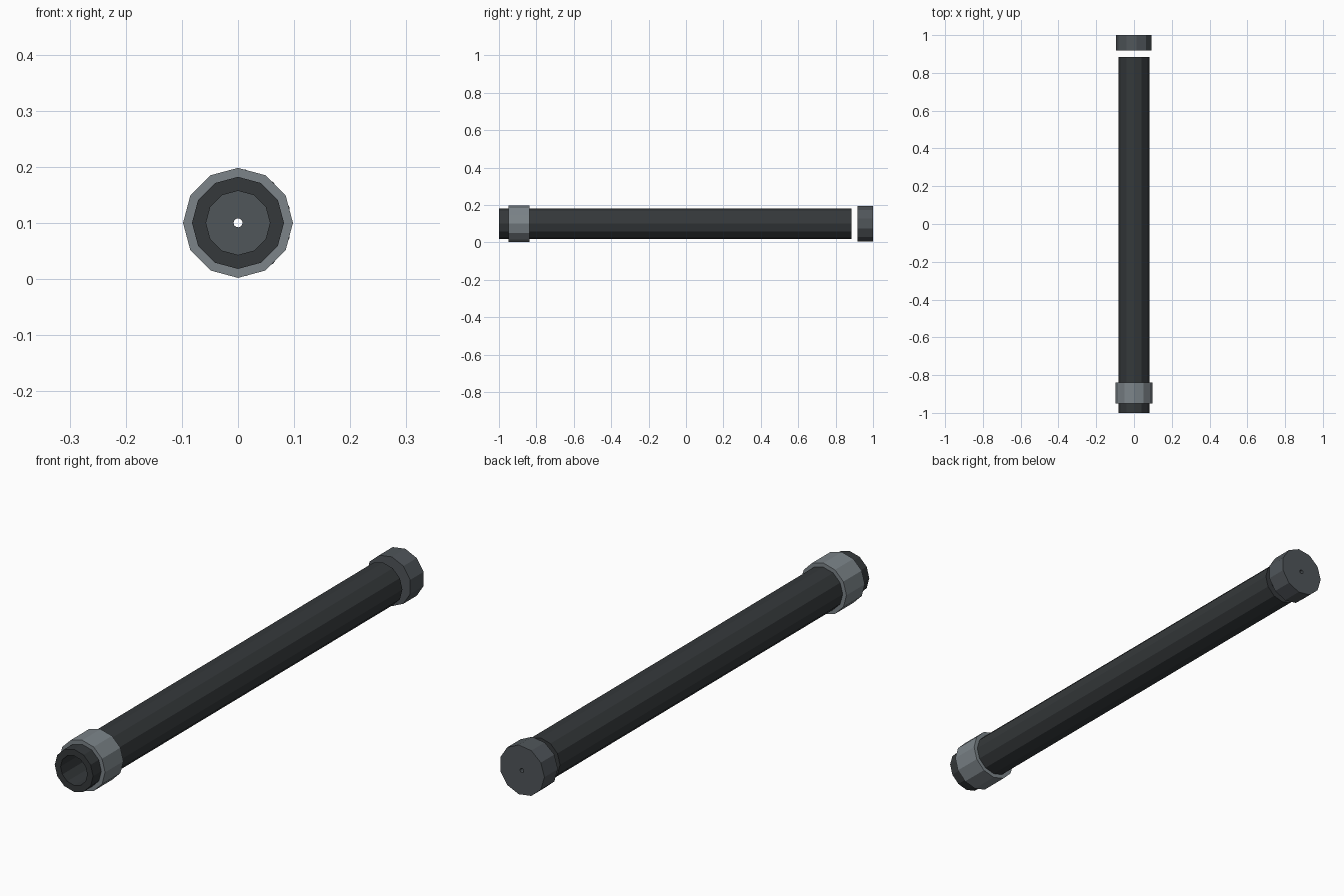
import bpy, bmesh
from math import pi, sin, cos

if "Cube" in bpy.data.objects:
    bpy.data.objects.remove(bpy.data.objects["Cube"])

AXIS_Z = 0.1


def material(name, rgb):
    m = bpy.data.materials.new(name)
    m.diffuse_color = (*rgb, 1)
    m.use_nodes = True
    m.node_tree.nodes["Principled BSDF"].inputs["Base Color"].default_value = m.diffuse_color
    return m


def hollow_cylinder(name, outer, inner, y0, y1, sides, mat, start=pi / 2):
    """Faceted tube along y with flat annular ends and an open bore."""
    bm = bmesh.new()
    rings = []
    for r, y in ((outer, y0), (outer, y1), (inner, y1), (inner, y0)):
        angles = [start + 2 * pi * i / sides for i in range(sides)]
        rings.append([bm.verts.new((r * cos(a), y, AXIS_Z + r * sin(a))) for a in angles])
    for k in range(4):
        a, b = rings[k], rings[(k + 1) % 4]
        for i in range(sides):
            j = (i + 1) % sides
            bm.faces.new((a[i], a[j], b[j], b[i]))
    bmesh.ops.recalc_face_normals(bm, faces=bm.faces)
    mesh = bpy.data.meshes.new(name)
    bm.to_mesh(mesh)
    bm.free()
    mesh.materials.append(mat)
    obj = bpy.data.objects.new(name, mesh)
    bpy.context.collection.objects.link(obj)
    return obj


dark = material("dark_metal", (0.035, 0.04, 0.043))
light = material("collar_grey", (0.2, 0.23, 0.25))
mid = material("cap_grey", (0.08, 0.092, 0.102))

# Long open tube
hollow_cylinder("main_tube", 0.082, 0.057, -1.0, 0.885, 12, dark)
# Collar near the front opening
hollow_cylinder("front_collar", 0.098, 0.082, -0.95, -0.838, 12, light)
# Separate end cap with a pinhole
hollow_cylinder("rear_cap", 0.096, 0.008, 0.918, 1.0, 11, mid, start=pi)
